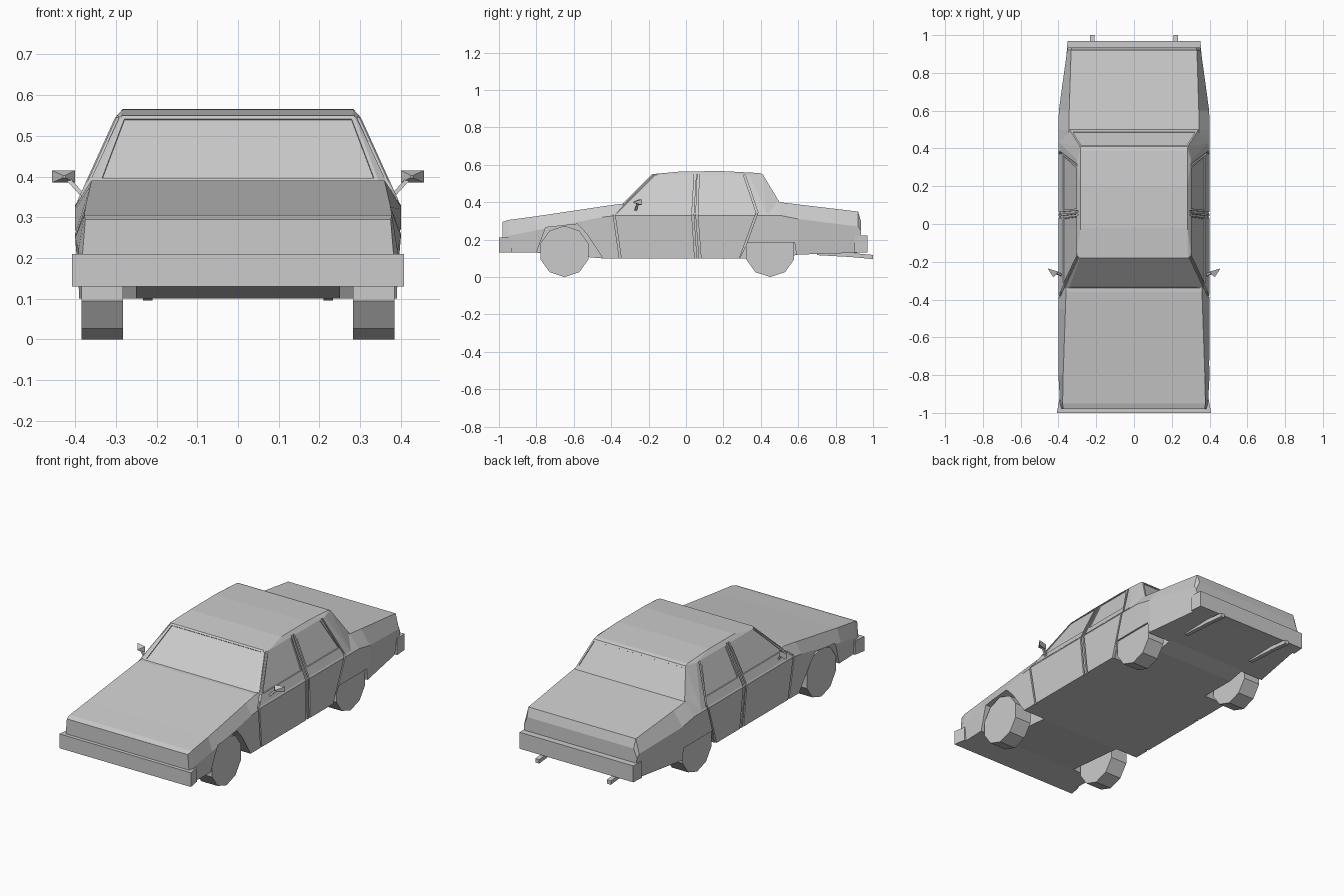
import bpy, bmesh, math
from mathutils import Vector

if "Cube" in bpy.data.objects:
    bpy.data.objects.remove(bpy.data.objects["Cube"])


def make_object(name, bm):
    bmesh.ops.recalc_face_normals(bm, faces=bm.faces[:])
    me = bpy.data.meshes.new(name)
    bm.to_mesh(me)
    bm.free()
    ob = bpy.data.objects.new(name, me)
    bpy.context.collection.objects.link(ob)
    return ob


def loft(name, rings):
    """Closed solid skinned through rings with equal point counts."""
    bm = bmesh.new()
    vs = [[bm.verts.new(p) for p in r] for r in rings]
    n = len(vs[0])
    for a, b in zip(vs, vs[1:]):
        for i in range(n):
            j = (i + 1) % n
            bm.faces.new((a[i], a[j], b[j], b[i]))
    bm.faces.new(vs[0])
    bm.faces.new(vs[-1])
    return make_object(name, bm)


def box(name, x, y0, y1, z0, z1, x_back=None):
    xb = x if x_back is None else x_back
    return loft(name, [[(-w, y, z0), (w, y, z0), (w, y, z1), (-w, y, z1)]
                       for y, w in ((y0, x), (y1, xb))])


# Lower body: y, then (x, z) of sill, waist and shoulder
sections = [
    (-0.98, .375, .13, .382, .21, .375, .295),
    (-0.95, .385, .13, .392, .22, .378, .305),
    (-0.80, .390, .13, .400, .25, .375, .325),
    (-0.45, .390, .10, .400, .32, .363, .377),
    (-0.36, .390, .10, .400, .33, .360, .390),
    (0.40, .390, .10, .400, .33, .350, .402),
    (0.50, .390, .10, .400, .33, .345, .400),
    (0.60, .390, .12, .398, .31, .343, .388),
    (0.92, .340, .13, .354, .27, .333, .350),
    (0.935, .340, .13, .350, .25, .330, .300),
]
body = loft("car_body", [
    [(xb, y, zb), (xm, y, zm), (xs, y, zs), (-xs, y, zs), (-xm, y, zm), (-xb, y, zb)]
    for y, xb, zb, xm, zm, xs, zs in sections])

# Cabin: hull of belt line, roof edge and roof crown
cabin_pts = [
    (.36, -.38, .35), (.395, -.37, .34), (.395, .43, .34), (.36, .53, .35),
    (.285, -.18, .55), (.302, -.165, .545), (.302, .34, .545), (.285, .41, .55),
    (.283, -.02, .565), (.283, .20, .566), (.283, .39, .556),
]
bm = bmesh.new()
for x, y, z in cabin_pts:
    bm.verts.new((x, y, z))
    bm.verts.new((-x, y, z))
bmesh.ops.convex_hull(bm, input=bm.verts[:])
bmesh.ops.dissolve_limit(bm, angle_limit=math.radians(1), verts=bm.verts[:], edges=bm.edges[:])
cabin = make_object("cabin", bm)


def side_x(z):
    return .39 + .01 * (z - .1) / .23 if z < .34 else .395 - .445 * (z - .34)


cutters = []
wells = [
    [(-.80, .05), (-.80, .13), (-.75, .265), (-.58, .283), (-.53, .23), (-.445, .10), (-.445, .05)],
    [(.29, .05), (.29, .10), (.33, .185), (.58, .185), (.59, .12), (.59, .05)],
]
windows = [
    [(-.315, .382), (-.165, .54), (.037, .54), (.026, .382)],
    [(.075, .382), (.082, .54), (.295, .54), (.36, .382)],
]
door_seams = [
    [(-.35, .09), (-.385, .335), (-.175, .545)],
    [(.052, .09), (.036, .335), (.049, .55)],
    [(.076, .09), (.058, .335), (.066, .55)],
    [(.287, .09), (.38, .345), (.312, .545)],
]
for s in (1, -1):
    # Wheel wells
    for w in wells:
        cutters.append(loft("well_cutter", [[(s * x, y, z) for y, z in w] for x in (.25, .5)]))
    # Recessed side windows
    for w in windows:
        cutters.append(loft("window_cutter", [[(s * (side_x(z) + d), y, z) for y, z in w]
                                              for d in (-.007, .05)]))
    # Door gaps
    for seam in door_seams:
        rings = []
        for y, z in seam:
            x = side_x(z)
            rings.append([(s * (x - .012), y - .005, z), (s * (x + .05), y - .005, z),
                          (s * (x + .05), y + .005, z), (s * (x - .012), y + .005, z)])
        cutters.append(loft("seam_cutter", rings))


# Recessed windscreen and rear window
def screen_cutter(lower, upper, normal):
    n = Vector(normal).normalized()
    (x0, y0, z0), (x1, y1, z1) = lower, upper
    quad = [Vector(p) for p in ((-x0, y0, z0), (x0, y0, z0), (x1, y1, z1), (-x1, y1, z1))]
    cutters.append(loft("screen_cutter", [[p + n * d for p in quad] for d in (-.005, .03)]))


screen_cutter((.334, -.334, .396), (.279, -.188, .542), (0, -1, 1))
screen_cutter((.324, .488, .42), (.279, .416, .54), (0, .15, .09))

# Combine body and cabin, then cut the openings
for op, tool in [("UNION", cabin)] + [("DIFFERENCE", c) for c in cutters]:
    m = body.modifiers.new("cut", "BOOLEAN")
    m.operation, m.object, m.solver = op, tool, "EXACT"
    tool.hide_render = True
bpy.context.view_layer.update()
result = bpy.data.meshes.new_from_object(body.evaluated_get(bpy.context.evaluated_depsgraph_get()))
body.modifiers.clear()
body.data = result
for tool in cutters + [cabin]:
    bpy.data.objects.remove(tool)

# Bumpers
box("front_bumper", .408, -1.0, -.93, .13, .21, .396)
box("rear_bumper", .357, .90, .97, .13, .222, .352)

for s, side in ((1, "right"), (-1, "left")):
    # Ten-sided wheels
    for y, end in ((-.65, "front"), (.45, "rear")):
        angles = [math.radians(-90 + 36 * k) for k in range(10)]
        loft(f"{end}_{side}_wheel", [[(s * x, y + .135 * math.cos(a), .137 + .137 * math.sin(a))
                                      for a in angles] for x in (.282, .384)])
    # Mirror: wedge-shaped housing on a thin stalk
    loft(f"{side}_mirror", [
        [(s * .40, -.252, .385), (s * .457, -.236, .385), (s * .457, -.236, .415), (s * .40, -.252, .415)],
        [(s * .424, -.28, .397), (s * .43, -.278, .397), (s * .43, -.278, .403), (s * .424, -.28, .403)]])
    loft(f"{side}_mirror_stalk", [
        [(s * x, y - .006, z), (s * (x + .008), y - .006, z - .006),
         (s * (x + .008), y + .006, z - .006), (s * x, y + .006, z)]
        for x, y, z in ((.378, -.27, .358), (.412, -.258, .395))])
    # Exhaust pipe
    loft(f"{side}_exhaust", [
        [(s * (.222 + dx), y, z + dz) for dx, dz in ((-.012, -.011), (.012, -.011), (.012, .011), (-.012, .011))]
        for y, z in ((.70, .128), (.88, .118), (1.0, .107))])
